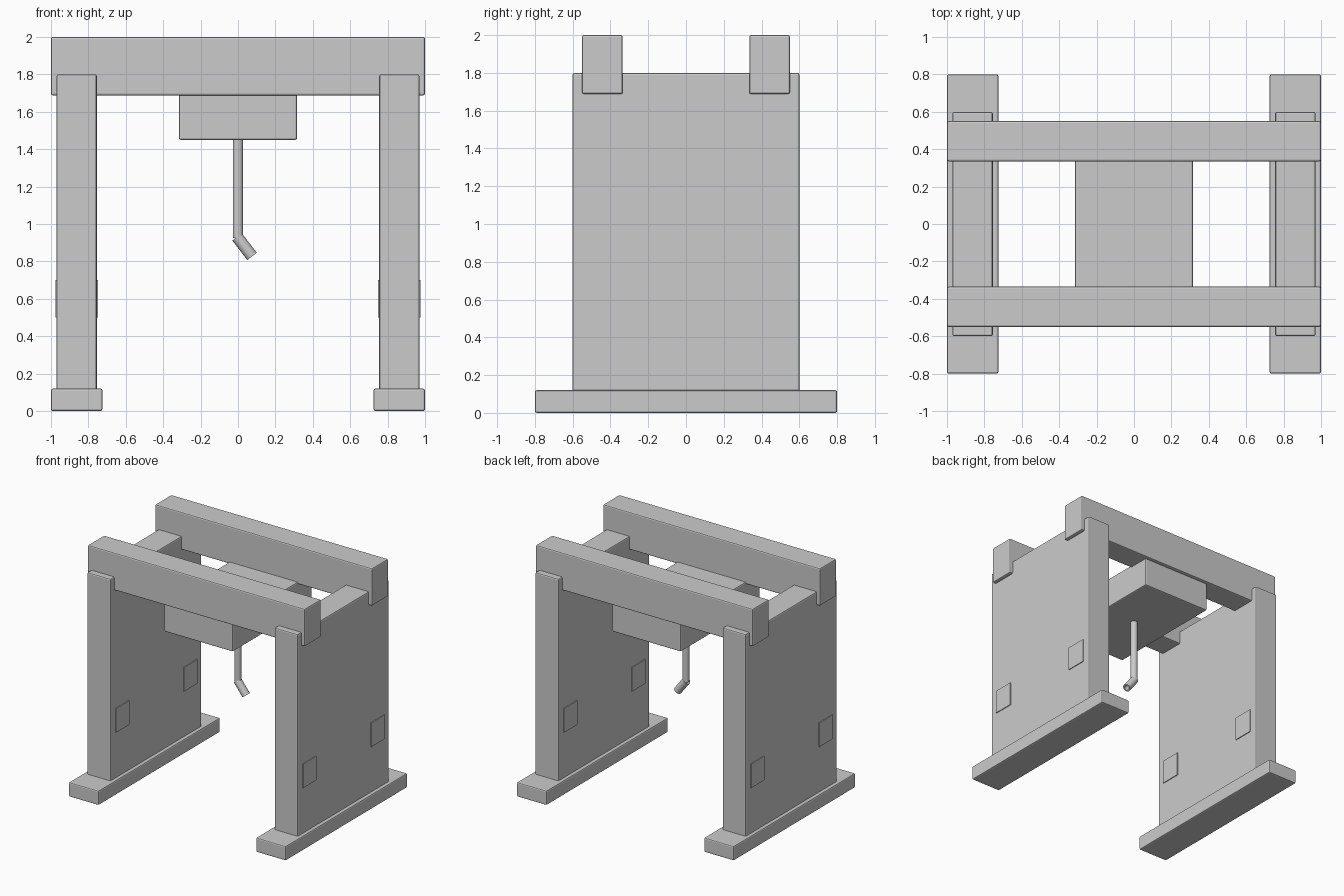
import bpy, bmesh
from math import radians
from mathutils import Vector

if "Cube" in bpy.data.objects:
    bpy.data.objects.remove(bpy.data.objects["Cube"])


def box(name, x, y, z, bevel=0.01):
    """Box spanning the given (min, max) ranges, with softened edges."""
    bpy.ops.mesh.primitive_cube_add(
        size=1, location=[(r[0] + r[1]) / 2 for r in (x, y, z)])
    ob = bpy.context.object
    ob.name = name
    ob.scale = [r[1] - r[0] for r in (x, y, z)]
    bpy.ops.object.transform_apply(location=False, rotation=False, scale=True)
    if bevel:
        mod = ob.modifiers.new("soft_edges", 'BEVEL')
        mod.width = bevel
        mod.segments = 2
    return ob


def span(s, a, b):
    """Range a..b placed on side s (+1 or -1)."""
    return tuple(sorted((s * a, s * b)))


def rod(name, start, end, radius):
    """Round bar between two points."""
    a, b = Vector(start), Vector(end)
    bpy.ops.mesh.primitive_cylinder_add(
        vertices=32, radius=radius, depth=(b - a).length, location=(a + b) / 2)
    ob = bpy.context.object
    ob.name = name
    ob.rotation_euler = (b - a).to_track_quat('Z', 'Y').to_euler()
    bpy.ops.object.shade_smooth_by_angle(angle=radians(30))
    return ob


# Side frames: foot, upright panel and small cover plates on both faces
for s, side in ((-1, "left"), (1, "right")):
    box(f"{side}_foot", span(s, 0.725, 1.0), (-0.8, 0.8), (0, 0.12))
    box(f"{side}_panel", span(s, 0.755, 0.97), (-0.6, 0.6), (0.11, 1.8))
    for t, end in ((-1, "front"), (1, "back")):
        for face, a, b in (("inner", 0.748, 0.76), ("outer", 0.965, 0.977)):
            box(f"{side}_{end}_{face}_plate", span(s, a, b),
                span(t, 0.36, 0.535), (0.5, 0.7), bevel=0)

# Top cross beams
for t, end in ((-1, "front"), (1, "back")):
    box(f"{end}_beam", (-1, 1), span(t, 0.335, 0.55), (1.688, 2.0))

# Hanging carriage with its arm
box("carriage", (-0.316, 0.316), (-0.52, 0.52), (1.45, 1.705))
rod("arm", (0, 0, 1.46), (0, 0, 0.925), 0.028)

# Angled nozzle with a recessed open tip
nozzle = rod("nozzle", (-0.005, 0, 0.931), (0.075, 0, 0.827), 0.032)
bm = bmesh.new()
bm.from_mesh(nozzle.data)
tip = [max(bm.faces, key=lambda f: f.calc_center_median().z)]
bmesh.ops.inset_region(bm, faces=tip, thickness=0.012)
hole = bmesh.ops.extrude_face_region(bm, geom=tip)["geom"]
bmesh.ops.delete(bm, geom=tip, context='FACES')
bmesh.ops.translate(bm, vec=(0, 0, -0.06),
                    verts=[g for g in hole if isinstance(g, bmesh.types.BMVert)])
bmesh.ops.recalc_face_normals(bm, faces=bm.faces)
bm.to_mesh(nozzle.data)
bm.free()
